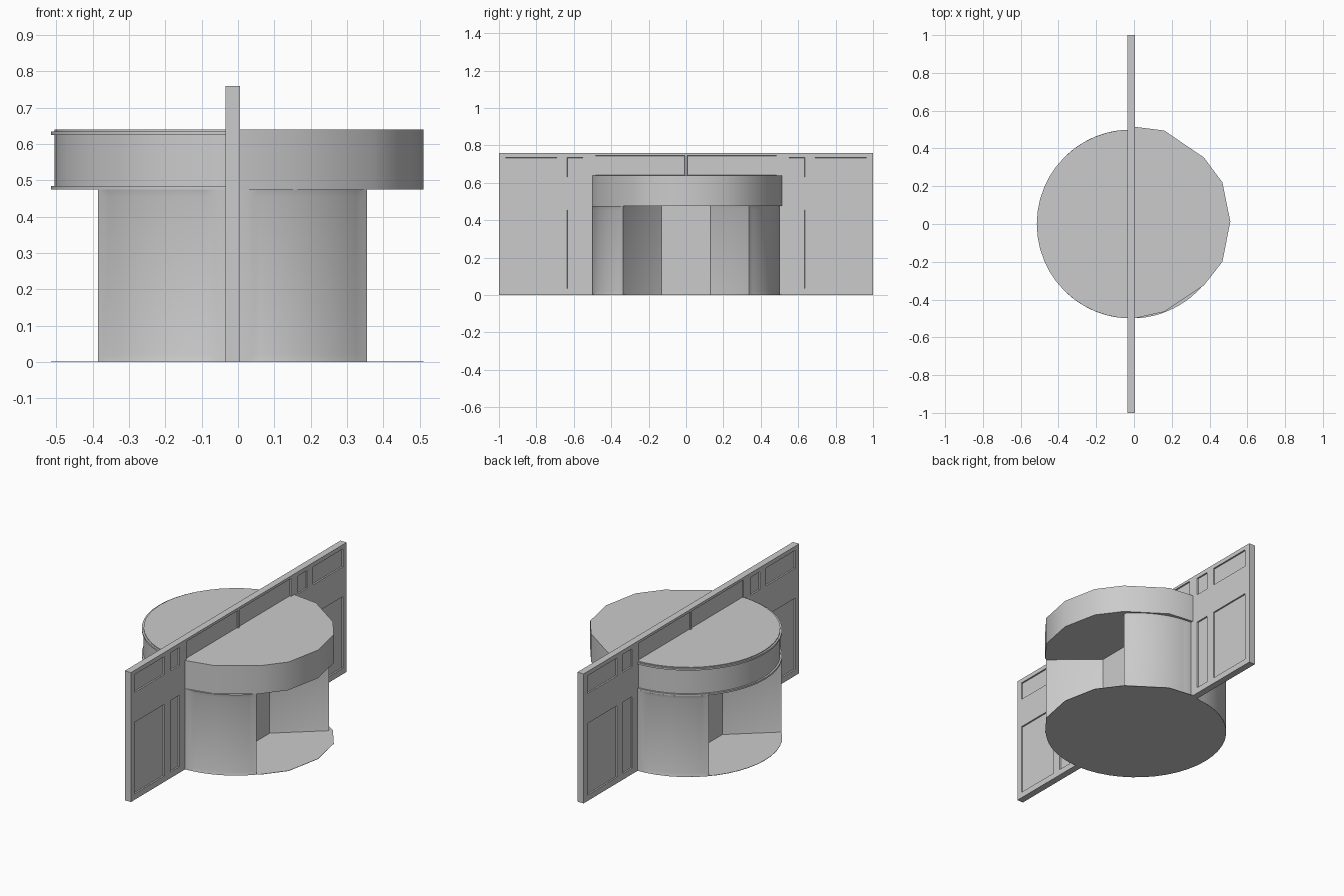
import bpy, bmesh
from math import sin, cos, asin, radians, pi

cube = bpy.data.objects.get("Cube")
if cube:
    bpy.data.objects.remove(cube, do_unlink=True)

CX = -0.015          # middle of the partition thickness
R = 0.5              # drum radius
DRUM_Z, TOP_Z = 0.475, 0.64

grey = bpy.data.materials.new("plain_grey")
grey.use_nodes = True
grey.diffuse_color = (0.6, 0.6, 0.6, 1)
grey.node_tree.nodes["Principled BSDF"].inputs["Base Color"].default_value = (0.6, 0.6, 0.6, 1)


def finish(name, bm):
    bmesh.ops.recalc_face_normals(bm, faces=bm.faces[:])
    mesh = bpy.data.meshes.new(name)
    bm.to_mesh(mesh)
    bm.free()
    mesh.materials.append(grey)
    obj = bpy.data.objects.new(name, mesh)
    bpy.context.collection.objects.link(obj)
    bpy.ops.object.select_all(action='DESELECT')
    obj.select_set(True)
    bpy.context.view_layer.objects.active = obj
    bpy.ops.object.shade_smooth_by_angle(angle=radians(32))
    return obj


def prism(points, z0, z1):
    """Closed counter-clockwise outline raised to a solid; returns its side faces too."""
    bm = bmesh.new()
    low = [bm.verts.new((x, y, z0)) for x, y in points]
    high = [bm.verts.new((x, y, z1)) for x, y in points]
    n = len(points)
    sides = [bm.faces.new((low[i], low[(i + 1) % n], high[(i + 1) % n], high[i]))
             for i in range(n)]
    bm.faces.new(low[::-1])
    bm.faces.new(high)
    bm.normal_update()
    return bm, sides


def arc(radius, start, end, steps):
    return [(CX + radius * cos(start + (end - start) * i / steps),
             radius * sin(start + (end - start) * i / steps)) for i in range(steps + 1)]


def recess(bm, faces, border, depth):
    bm.normal_update()
    bmesh.ops.inset_region(bm, faces=faces, thickness=border, depth=-depth,
                           use_boundary=True, use_even_offset=True)


# Drum outline: faceted on one half, finely rounded on the other
def drum_outline(radius):
    facets = [(0, -0.5), (0.16, -0.465), (0.37, -0.325), (0.468, -0.2), (0.51, 0.013),
              (0.468, 0.22), (0.37, 0.352), (0.16, 0.495), (0, 0.515)]
    return facets + arc(radius, pi / 2, 3 * pi / 2, 24)


finish("floor_disc", prism(drum_outline(R), 0, 0.002)[0])
finish("canopy_drum", prism(drum_outline(R - 0.01), DRUM_Z, TOP_Z)[0])

# Trim bands around the rounded half of the canopy
for name, z in (("lower_trim", DRUM_Z), ("upper_trim", 0.625)):
    band = arc(R, pi / 2, 3 * pi / 2, 24) + arc(R - 0.02, 3 * pi / 2, pi / 2, 24)
    finish(name, prism(band, z, z + 0.01)[0])

# Curved enclosure, diagonal door leaves and square core as one waisted solid
half_angle = asin(0.74)
gap = radians(4.3)
STEPS = 10


def curved_side(middle):
    first = arc(R, middle - half_angle, middle - gap, STEPS)
    second = arc(R, middle + gap, middle + half_angle, STEPS)
    return first + second


core = 0.13
outline = []
for middle, s in ((-pi / 2, 1), (pi / 2, -1)):
    outline += [(CX - s * core, -s * core)] + curved_side(middle) + [(CX + s * core, -s * core)]
bm, sides = prism(outline, 0.001, DRUM_Z)
per_side = len(outline) // 2
for base in (0, per_side):
    start = base + 1
    recess(bm, sides[start:start + STEPS], 0.02, 0.005)
    start += STEPS + 1
    recess(bm, sides[start:start + STEPS], 0.02, 0.005)
    recess(bm, [sides[base]], 0.014, 0.004)
    recess(bm, [sides[base + per_side - 2]], 0.014, 0.004)
finish("enclosure_and_leaves", bm)

# Long partition with recessed panels on both faces
panels = []
for s in (-1, 1):
    for y0, y1 in ((0.55, 0.635), (0.69, 0.965)):
        for z0, z1 in ((0.035, 0.455), (0.63, 0.735)):
            panels.append((min(s * y0, s * y1), max(s * y0, s * y1), z0, z1))
    panels.append((min(s * 0.006, s * 0.485), max(s * 0.006, s * 0.485), TOP_Z, 0.745))

bm, _ = prism([(CX - 0.02, -1), (CX + 0.02, -1), (CX + 0.02, 1), (CX - 0.02, 1)], 0, 0.76)


def slice_at(co, normal):
    bmesh.ops.bisect_plane(bm, geom=bm.verts[:] + bm.edges[:] + bm.faces[:],
                           plane_co=co, plane_no=normal)


for y in sorted({v for p in panels for v in p[:2]}):
    slice_at((0, y, 0), (0, 1, 0))
for z in sorted({v for p in panels for v in p[2:]}):
    slice_at((0, 0, z), (0, 0, 1))
bm.normal_update()
for y0, y1, z0, z1 in panels:
    for side in (-1, 1):
        inside = []
        for f in bm.faces:
            c = f.calc_center_median()
            if f.normal.x * side > 0.9 and y0 < c.y < y1 and z0 < c.z < z1:
                inside.append(f)
        recess(bm, inside, 0.001, 0.008)
finish("partition_wall", bm)
